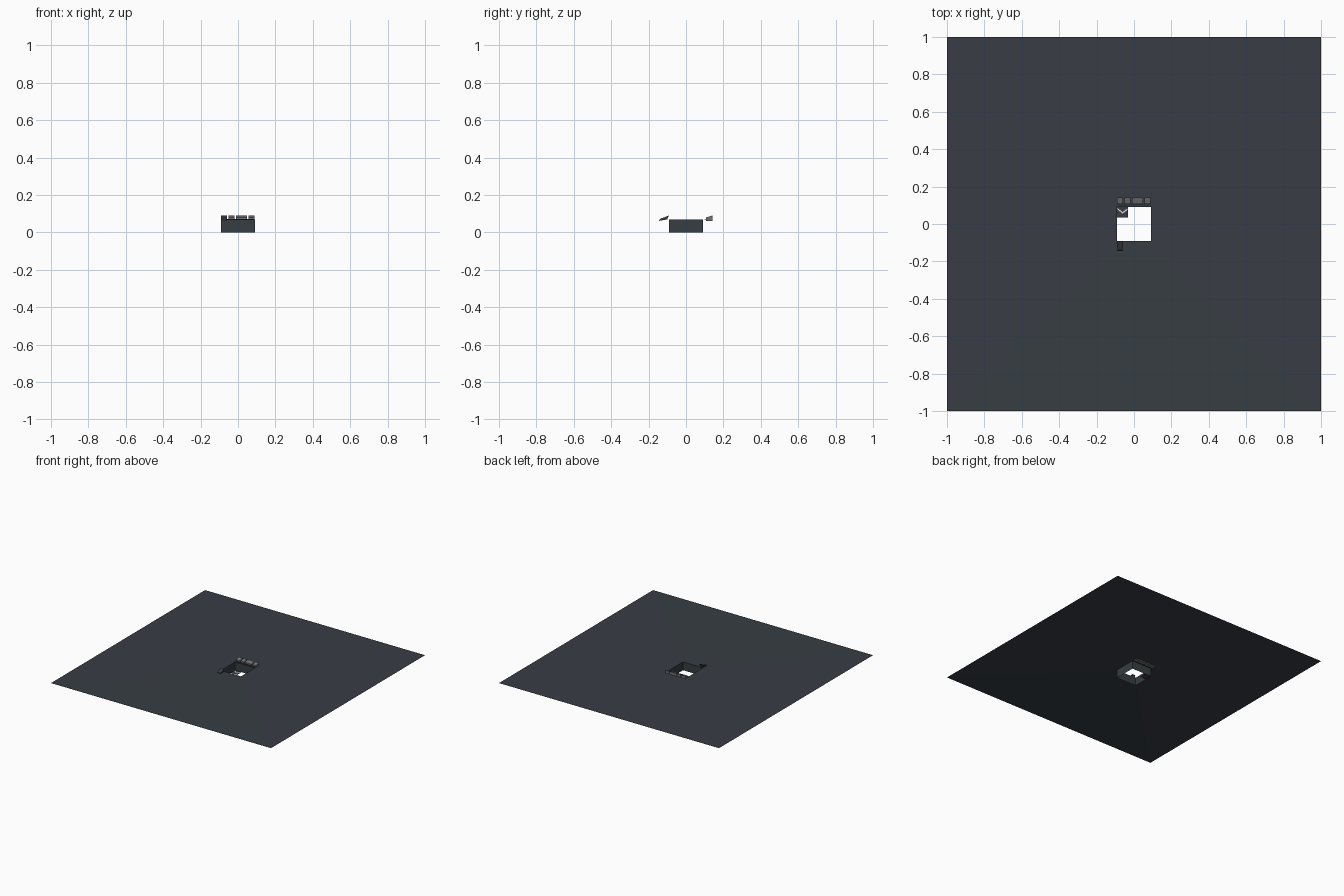
import bpy, bmesh

if "Cube" in bpy.data.objects:
    bpy.data.objects.remove(bpy.data.objects["Cube"])

def material(name, rgb):
    m = bpy.data.materials.new(name)
    m.diffuse_color = (*rgb, 1)
    m.use_nodes = True
    m.node_tree.nodes["Principled BSDF"].inputs["Base Color"].default_value = m.diffuse_color
    return m

SLATE = material("slate", (0.040, 0.046, 0.058))
GREEN_SLATE = material("green slate", (0.037, 0.047, 0.054))
GREY = material("block grey", (0.17, 0.17, 0.18))
DARK = material("dark charcoal", (0.025, 0.03, 0.032))
LIGHT = material("pale mark", (0.75, 0.75, 0.76))

def mesh_object(name, verts, faces, mats):
    me = bpy.data.meshes.new(name)
    me.from_pydata(verts, [], faces)
    for m in mats:
        me.materials.append(m)
    ob = bpy.data.objects.new(name, me)
    bpy.context.collection.objects.link(ob)
    return ob

def square(r, z):
    return [(-r, -r, z), (r, -r, z), (r, r, z), (-r, r, z)]

def wedge(name, x0, x1, profile, mat):
    """Extrude a (y, z) profile along x."""
    n = len(profile)
    verts = [(x, y, z) for x in (x0, x1) for y, z in profile]
    faces = [tuple(range(n)), tuple(range(2 * n - 1, n - 1, -1))]
    faces += [(i, i + n, (i + 1) % n + n, (i + 1) % n) for i in range(n)]
    ob = mesh_object(name, verts, faces, [mat])
    bm = bmesh.new()
    bm.from_mesh(ob.data)
    bmesh.ops.recalc_face_normals(bm, faces=bm.faces)
    bm.to_mesh(ob.data)
    bm.free()
    return ob

TOP, HOLE = 0.068, 0.091

# thin ground sheet: four mitred panels around the square opening
ring = [(i, (i + 1) % 4, (i + 1) % 4 + 4, i + 4) for i in range(4)]
sheet = mesh_object("ground_sheet", square(1, TOP) + square(HOLE, TOP), ring, [SLATE, GREEN_SLATE])
for p in sheet.data.polygons:
    p.material_index = 1 if p.center.y < -0.3 else 0

# open pit walls
mesh_object("pit_walls", square(HOLE, TOP) + square(HOLE, 0),
            [(i, i + 4, (i + 1) % 4 + 4, (i + 1) % 4) for i in range(4)], [GREEN_SLATE])

# corner plate at the pit bottom with a pale forked mark
mesh_object("corner_plate", [(-HOLE, 0.034, 0), (-0.031, 0.034, 0), (-0.031, HOLE, 0), (-HOLE, HOLE, 0)],
            [(0, 1, 2, 3)], [SLATE])
for i, (ax, ay, bx, by) in enumerate([(-0.087, 0.078, -0.062, 0.055), (-0.062, 0.055, -0.036, 0.075)]):
    mesh_object(f"fork_mark_{i}", [(ax, ay, 0.002), (bx, by, 0.002), (bx, by + 0.008, 0.002), (ax, ay + 0.008, 0.002)],
                [(0, 1, 2, 3)], [LIGHT])

# sloped blocks behind the pit
block = [(0.106, 0.060), (0.108, 0.080), (0.142, 0.090), (0.142, 0.060)]
for i, (x0, x1) in enumerate([(-0.091, -0.059), (-0.051, -0.019), (-0.011, 0.049), (0.057, 0.089)]):
    wedge(f"back_block_{i}", x0, x1, block, GREY)

# narrow ledge in front of the blocks
wedge("block_ledge", -0.091, 0.089, [(0.098, TOP), (0.098, 0.071), (0.106, 0.071), (0.106, TOP)], DARK)

# small leaning tab at the front left corner
wedge("front_tab", -0.091, -0.06, [(-0.145, 0.061), (-0.138, 0.072), (-0.092, 0.090), (-0.100, 0.069)], SLATE)
